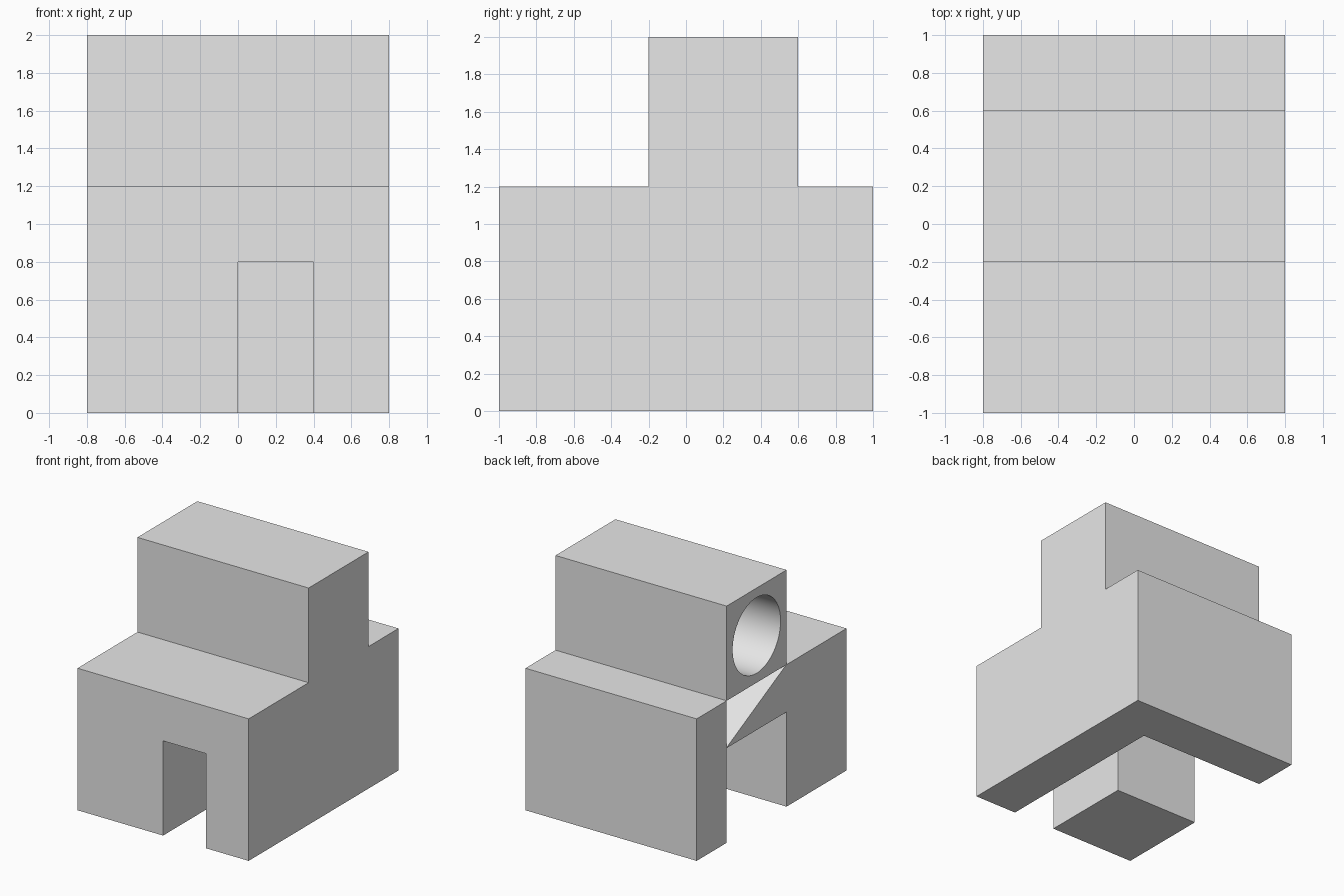
import bpy
import bmesh
from mathutils import Matrix, Vector

cube = bpy.data.objects.get("Cube")
if cube:
    bpy.data.objects.remove(cube, do_unlink=True)

GREY = (0.8, 0.8, 0.8, 1.0)
grey = bpy.data.materials.new("light_grey")
grey.use_nodes = True
grey.diffuse_color = GREY
grey.node_tree.nodes["Principled BSDF"].inputs["Base Color"].default_value = GREY


def finish(name, bm):
    """Turn a bmesh into a linked object with the grey material."""
    bmesh.ops.recalc_face_normals(bm, faces=bm.faces)
    mesh = bpy.data.meshes.new(name)
    bm.to_mesh(mesh)
    bm.free()
    mesh.materials.append(grey)
    obj = bpy.data.objects.new(name, mesh)
    bpy.context.collection.objects.link(obj)
    return obj


def extrude_profile(name, profile, x0, x1):
    """Extrude a (y, z) outline along x."""
    bm = bmesh.new()
    face = bm.faces.new([bm.verts.new((x0, y, z)) for y, z in profile])
    new = bmesh.ops.extrude_face_region(bm, geom=[face])["geom"]
    verts = [v for v in new if isinstance(v, bmesh.types.BMVert)]
    bmesh.ops.translate(bm, verts=verts, vec=(x1 - x0, 0, 0))
    return finish(name, bm)


def box(name, x0, x1, y0, y1, z0, z1):
    return extrude_profile(name, [(y0, z0), (y1, z0), (y1, z1), (y0, z1)], x0, x1)


def bore(name, radius, x0, x1, y, z):
    """Cylinder lying along x."""
    bm = bmesh.new()
    bmesh.ops.create_cone(bm, cap_ends=True, segments=64, radius1=radius,
                          radius2=radius, depth=x1 - x0)
    turn = Matrix.Rotation(1.5707963, 4, "Y")
    shift = Matrix.Translation(Vector(((x0 + x1) / 2, y, z)))
    bmesh.ops.transform(bm, matrix=shift @ turn, verts=bm.verts)
    return finish(name, bm)


def cut(target, cutter):
    """Subtract the cutter and discard it."""
    cutter.hide_render = True
    mod = target.modifiers.new("cut", "BOOLEAN")
    mod.operation = "DIFFERENCE"
    mod.solver = "EXACT"
    mod.object = cutter
    bpy.context.view_layer.objects.active = target
    bpy.ops.object.modifier_apply(modifier=mod.name)
    bpy.data.objects.remove(cutter, do_unlink=True)


# Stepped block: wide base with a raised crossbar
block = extrude_profile("stepped_block", [
    (-1, 0), (1, 0), (1, 1.2), (0.6, 1.2), (0.6, 2), (-0.2, 2), (-0.2, 1.2), (-1, 1.2),
], -0.8, 0.8)

# L-shaped passage: enters at the side, leaves at the front
cut(block, box("side_passage", -0.9, 0.4, -0.2, 0.6, -0.1, 0.8))
cut(block, box("front_passage", 0, 0.4, -1.1, 0.6, -0.1, 0.8))

# Ramp opening under the crossbar
cut(block, extrude_profile("ramp_opening", [(0.6, 0.805), (0.6, 1.2), (-0.195, 1.2)], -0.9, 0.4))

# Round tunnel into the crossbar
cut(block, bore("round_tunnel", 0.32, -0.9, 0.4, 0.2, 1.6))

# Smooth tunnel wall, sharp edges elsewhere
bpy.ops.object.select_all(action="DESELECT")
block.select_set(True)
bpy.context.view_layer.objects.active = block
bpy.ops.object.shade_smooth_by_angle(angle=0.44)
